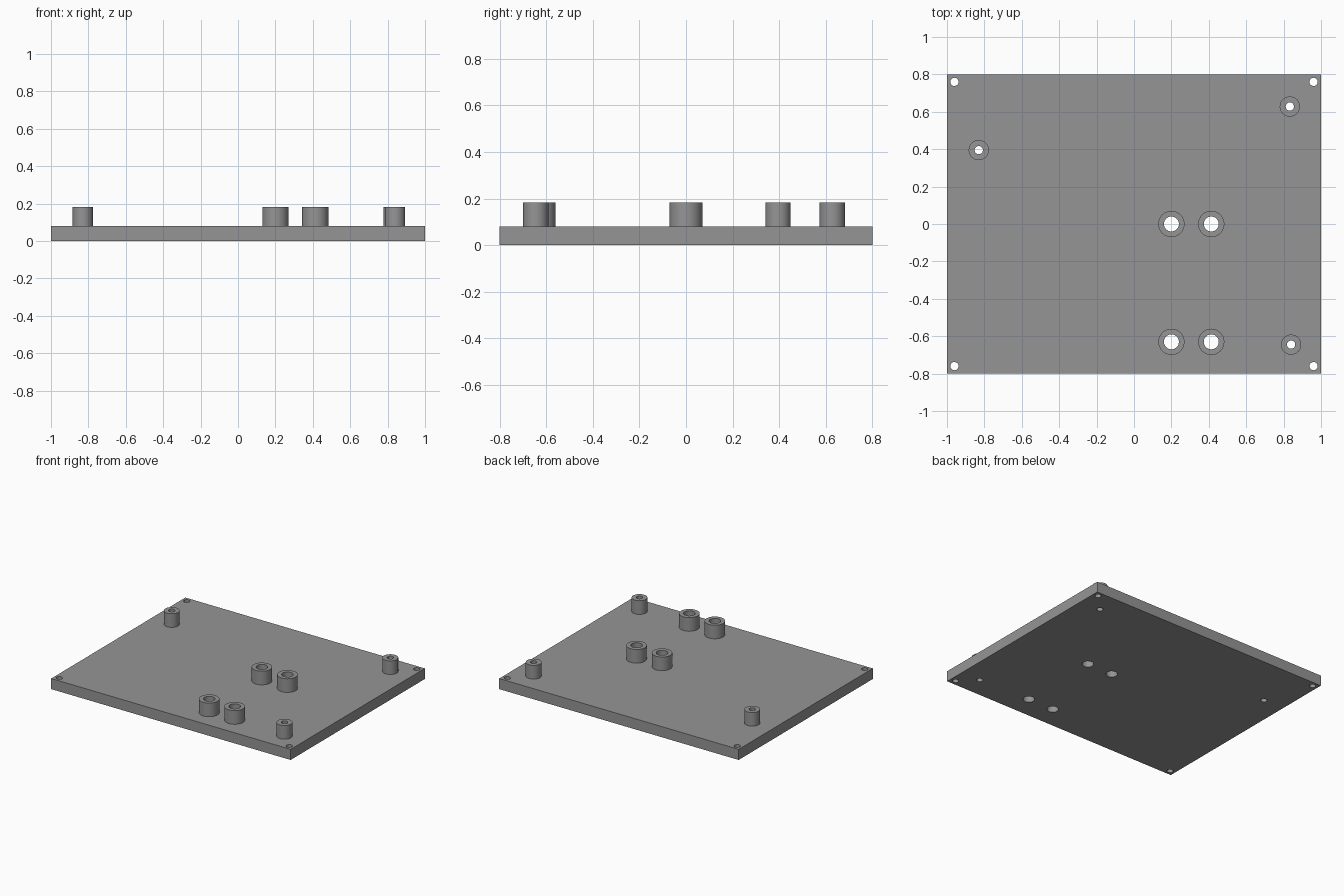
import bpy, bmesh, math

if "Cube" in bpy.data.objects:
    bpy.data.objects.remove(bpy.data.objects["Cube"])

# One flat colour
grey = bpy.data.materials.new("mid_grey")
grey.diffuse_color = (0.3, 0.3, 0.3, 1)
grey.use_nodes = True
grey.node_tree.nodes["Principled BSDF"].inputs["Base Color"].default_value = grey.diffuse_color

PLATE_TOP, BOSS_TOP, SIDES = 0.08, 0.183, 48
BIG, SMALL = (0.07, 0.04), (0.054, 0.022)   # outer and bore radius

# Boss positions: four large in a grid, three small
bosses = [("large_boss", x, y, *BIG) for x in (0.2, 0.413) for y in (0.0, -0.63)]
bosses += [("small_boss", x, y, *SMALL)
           for x, y in ((-0.83, 0.395), (0.833, 0.628), (0.84, -0.645))]
corner_holes = [(sx * 0.96, sy * 0.76, 0.022) for sx in (-1, 1) for sy in (-1, 1)]


def make_object(name, bm):
    bmesh.ops.recalc_face_normals(bm, faces=bm.faces)
    mesh = bpy.data.meshes.new(name)
    bm.to_mesh(mesh)
    bm.free()
    mesh.materials.append(grey)
    ob = bpy.data.objects.new(name, mesh)
    bpy.context.collection.objects.link(ob)
    return ob


def smooth(ob):
    bpy.ops.object.select_all(action='DESELECT')
    ob.select_set(True)
    bpy.context.view_layer.objects.active = ob
    bpy.ops.object.shade_smooth_by_angle(angle=math.radians(30))


def circle(bm, x, y, z, r):
    return [bm.verts.new((x + r * math.cos(a), y + r * math.sin(a), z))
            for a in (2 * math.pi * i / SIDES for i in range(SIDES))]


def bridge(bm, a, b):
    for i in range(SIDES):
        j = (i + 1) % SIDES
        bm.faces.new((a[i], a[j], b[j], b[i]))


# Base plate with drilled holes
bm = bmesh.new()
bmesh.ops.create_cube(bm, size=1)
bmesh.ops.scale(bm, vec=(2, 1.6, PLATE_TOP), verts=bm.verts)
bmesh.ops.translate(bm, vec=(0, 0, PLATE_TOP / 2), verts=bm.verts)
plate = make_object("base_plate", bm)

bm = bmesh.new()
for x, y, r in corner_holes + [(b[1], b[2], b[4]) for b in bosses]:
    low, high = circle(bm, x, y, -0.1, r), circle(bm, x, y, 0.3, r)
    bridge(bm, low, high)
    bm.faces.new(low)
    bm.faces.new(high)
drill = make_object("hole_cutter", bm)

cut = plate.modifiers.new("holes", 'BOOLEAN')
cut.operation, cut.solver, cut.object = 'DIFFERENCE', 'EXACT', drill
bpy.context.view_layer.objects.active = plate
bpy.ops.object.modifier_apply(modifier=cut.name)
bpy.data.objects.remove(drill)
smooth(plate)

# Hollow bosses standing on the plate, bores continuing the plate holes
for name, x, y, outer, bore in bosses:
    bm = bmesh.new()
    rings = [circle(bm, x, y, z, r) for z, r in (
        (PLATE_TOP, outer), (BOSS_TOP, outer), (BOSS_TOP, bore), (PLATE_TOP, bore))]
    for a, b in zip(rings, rings[1:]):
        bridge(bm, a, b)
    ob = make_object(name, bm)
    # open tube: make sure the rim faces upward
    rim = max(ob.data.polygons, key=lambda p: p.center.z)
    if rim.normal.z < 0:
        ob.data.flip_normals()
    smooth(ob)
